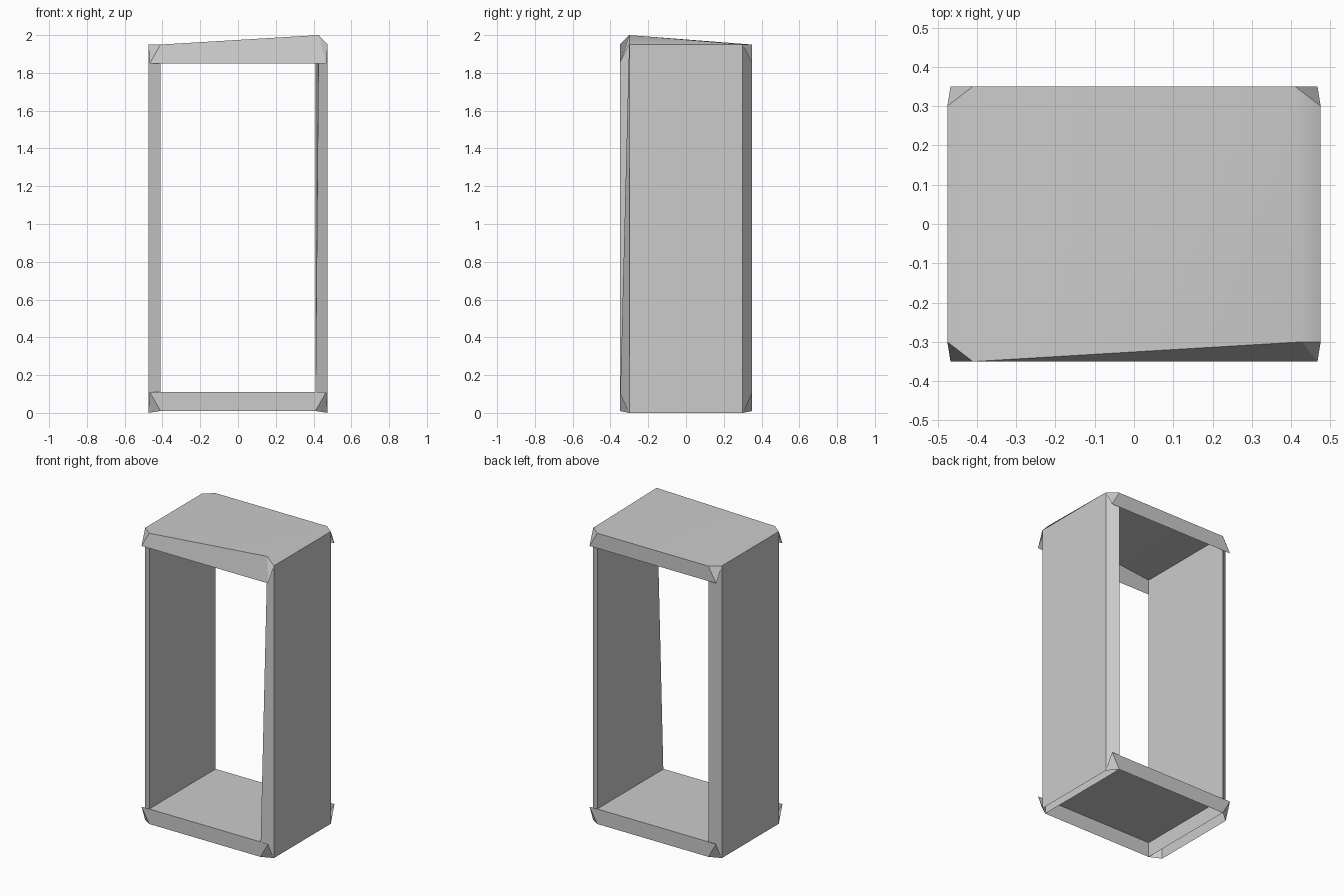
import bpy, bmesh
from mathutils import Vector

if "Cube" in bpy.data.objects:
    bpy.data.objects.remove(bpy.data.objects["Cube"])

# key dimensions
XI, XO, XE = 0.41, 0.475, 0.467   # inner wall, outer side, ear tip
YS, YF = 0.30, 0.35               # side panel edge, front/back plane
TOP, LIP, SILL, FOOT = 1.95, 1.85, 0.11, 0.01
PULLED = (0.427, -0.30, 2.0)      # the lifted front right top corner
CENTRE = Vector((0, 0, 1.0))


def corner(sx, sy, z):
    """Inner frame corner; the front right top one is pulled up and back."""
    if sx > 0 and sy < 0 and z == TOP:
        return PULLED
    return (sx * XI, sy * YF, z)


def sheet(name, polys, inward=False):
    """Thin surface part whose faces point away from (or towards) the centre."""
    bm = bmesh.new()
    for poly in polys:
        face = bm.faces.new([bm.verts.new(p) for p in poly])
        face.normal_update()
        outward = face.normal.dot(face.calc_center_median() - CENTRE) > 0
        if outward == inward:
            face.normal_flip()
    bmesh.ops.remove_doubles(bm, verts=bm.verts, dist=1e-4)
    mesh = bpy.data.meshes.new(name)
    bm.to_mesh(mesh)
    bm.free()
    ob = bpy.data.objects.new(name, mesh)
    bpy.context.collection.objects.link(ob)
    bpy.context.view_layer.objects.active = ob
    bpy.ops.object.select_all(action='DESELECT')
    ob.select_set(True)
    bpy.ops.object.shade_smooth_by_angle()


# top: main panel with a strip out to each side panel
top = [[corner(-1, -1, TOP), corner(1, -1, TOP), corner(1, 1, TOP), corner(-1, 1, TOP)]]
for s in (-1, 1):
    top.append([corner(s, -1, TOP), (s * XO, -YS, TOP), (s * XO, YS, TOP), corner(s, 1, TOP)])
sheet("top_panel", top)

# floor, raised level with the sill
sheet("floor", [[(-XI, -YF, SILL), (XI, -YF, SILL), (XI, YF, SILL), (-XI, YF, SILL)]], inward=True)

for sx, side in ((-1, "left"), (1, "right")):
    # outer side and its inner lining
    sheet(side + "_side", [[(sx * XO, -YS, 0), (sx * XO, YS, 0), (sx * XO, YS, TOP), (sx * XO, -YS, TOP)]])
    sheet(side + "_lining", [[corner(sx, -1, FOOT), corner(sx, 1, FOOT),
                              corner(sx, 1, TOP), corner(sx, -1, TOP)]], inward=True)
    # angled corner posts
    for sy, end in ((-1, "front"), (1, "back")):
        sheet(f"{end}_{side}_post", [[(sx * XO, sy * YS, 0), corner(sx, sy, FOOT),
                                      corner(sx, sy, TOP), (sx * XO, sy * YS, TOP)]])

# upper and lower bands with folded corner ears
for sy, end in ((-1, "front"), (1, "back")):
    for edge, lip, level in ((TOP, LIP, "upper"), (FOOT, SILL, "lower")):
        tips = {s: (s * XE, sy * YF, lip) for s in (-1, 1)}
        sheet(f"{end}_{level}_band", [[corner(-1, sy, edge), corner(1, sy, edge), tips[1], tips[-1]]])
        side_z = TOP if edge == TOP else 0
        sheet(f"{end}_{level}_ears",
              [[corner(s, sy, edge), (s * XO, sy * YS, side_z), tips[s]] for s in (-1, 1)])
